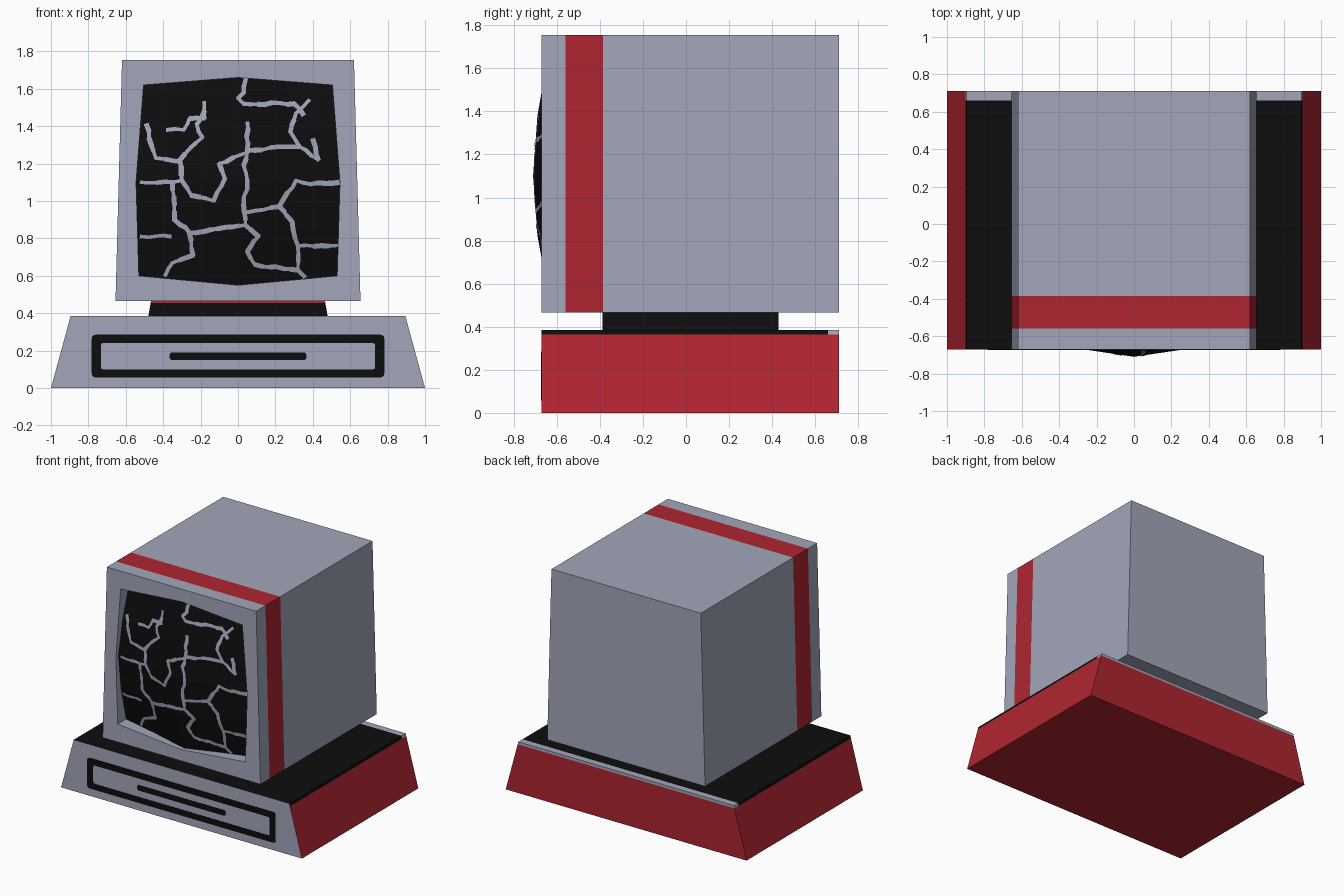
import bpy, bmesh, math, random
from mathutils import Vector
from mathutils.bvhtree import BVHTree

if "Cube" in bpy.data.objects:
    bpy.data.objects.remove(bpy.data.objects["Cube"])

random.seed(4)
GREY, RED, BLACK = 0, 1, 2


def material(name, rgb):
    m = bpy.data.materials.new(name)
    m.diffuse_color = (*rgb, 1)
    m.use_nodes = True
    m.node_tree.nodes["Principled BSDF"].inputs["Base Color"].default_value = m.diffuse_color
    return m


MATS = [material("case grey", (0.36, 0.38, 0.49)),
        material("trim red", (0.43, 0.018, 0.030)),
        material("black", (0.004, 0.004, 0.004))]


def finish(name, bm, rule, closed=True):
    """Colour faces by rule(centre, normal) and make the object."""
    if closed:
        bmesh.ops.recalc_face_normals(bm, faces=bm.faces[:])
    bm.normal_update()
    for f in bm.faces:
        if not closed and f.normal.y > 0:
            f.normal_flip()
        f.material_index = rule(f.calc_center_median(), f.normal)
    me = bpy.data.meshes.new(name)
    bm.to_mesh(me)
    bm.free()
    for m in MATS:
        me.materials.append(m)
    ob = bpy.data.objects.new(name, me)
    bpy.context.collection.objects.link(ob)
    return ob


def loft(name, rings, rule):
    """Bridge (outline, y) rings; cap both ends."""
    bm = bmesh.new()
    loops = [[bm.verts.new((x, y, z)) for x, z in pts] for pts, y in rings]
    n = len(loops[0])
    for a, b in zip(loops, loops[1:]):
        for i in range(n):
            j = (i + 1) % n
            bm.faces.new((a[i], a[j], b[j], b[i]))
    bm.faces.new(loops[0])
    bm.faces.new(loops[-1])
    return finish(name, bm, rule)


def tapered_box(name, w0, w1, y0, y1, z0, z1, cuts, rule):
    """Box narrowing upward, sliced by (point, normal) planes for colour bands."""
    bm = bmesh.new()
    bmesh.ops.create_cube(bm, size=2)
    for v in bm.verts:
        top = v.co.z > 0
        v.co = (v.co.x * (w1 if top else w0), y1 if v.co.y > 0 else y0, z1 if top else z0)
    for co, no in cuts:
        bmesh.ops.bisect_plane(bm, geom=bm.verts[:] + bm.edges[:] + bm.faces[:],
                               plane_co=co, plane_no=no)
    return finish(name, bm, rule)


# Base unit: red body, grey front, black top with grey rear strip
def base_rule(c, n):
    if n.y < -0.9:
        return GREY
    if c.z > 0.365:
        return GREY if c.y > 0.66 else BLACK
    return RED


tapered_box("base_unit", 1.0, 0.895, -0.67, 0.71, 0, 0.385,
            [((0, 0, 0.365), (0, 0, 1)), ((0, 0.66, 0), (0, 1, 0))], base_rule)

# Neck under the monitor, with a fine red line at the front
tapered_box("neck", 0.48, 0.465, -0.388, 0.43, 0.38, 0.466,
            [((0, 0, 0.455), (0, 0, 1))],
            lambda c, n: RED if n.y < -0.9 and c.z > 0.455 else BLACK)

# Monitor case with a red band and a recessed screen opening
case = [(-0.62, 1.755), (0, 1.755), (0.62, 1.755), (0.638, 1.1),
        (0.655, 0.465), (0, 0.465), (-0.655, 0.465), (-0.638, 1.1)]
hole = [(-0.505, 1.62), (0, 1.66), (0.505, 1.62), (0.545, 1.1),
        (0.53, 0.60), (0, 0.55), (-0.53, 0.60), (-0.545, 1.1)]
loft("monitor_case",
     [(case, 0.71), (case, -0.385), (case, -0.56), (case, -0.67), (hole, -0.67), (hole, -0.55)],
     lambda c, n: RED if -0.56 < c.y < -0.385 and abs(n.y) < 0.5 else GREY)


# Bulging screen, a four by four faceted patch
def screen_point(u, v):
    side = 0.545 - (0.04 * v if v > 0 else -0.015 * v)
    height = 0.56 - 0.04 * abs(u) if v > 0 else 0.55 - 0.05 * abs(u)
    return (u * side, -0.71 + 0.07 * abs(u) ** 0.8 + 0.07 * abs(v) ** 1.8, 1.1 + v * height)


bm = bmesh.new()
grid = [[bm.verts.new(screen_point(i / 2 - 1, j / 2 - 1)) for i in range(5)] for j in range(5)]
for j in range(4):
    for i in range(4):
        bm.faces.new((grid[j][i], grid[j][i + 1], grid[j + 1][i + 1], grid[j + 1][i]))
bmesh.ops.triangulate(bm, faces=bm.faces[:])
surface = BVHTree.FromBMesh(bm)
finish("screen", bm, lambda c, n: BLACK, closed=False)

# Cracks: jagged thin strips laid on the screen (paths in hundredths, x and z)
CRACKS = [
    [(4, 166), (3, 158), (0, 155), (3, 152), (30, 152), (35, 146)],
    [(38, 154), (31, 147), (28, 137), (33, 129), (43, 122), (40, 133)],
    [(-38, 138), (-29, 138), (-26, 144), (-18, 144), (-18, 153)],
    [(-18, 148), (-22, 141), (-19, 134), (-31, 122)],
    [(-49, 141), (-44, 123), (-31, 121), (-30, 111), (-35, 110), (-34, 90), (-26, 83)],
    [(-52, 110), (-35, 110)],
    [(5, 142), (5, 127), (3, 119), (5, 111), (3, 98), (4, 87)],
    [(5, 126), (-10, 120), (-7, 112), (-13, 100), (-25, 103), (-30, 111)],
    [(5, 127), (25, 129), (33, 129)],
    [(54, 110), (39, 109), (31, 111), (22, 97), (5, 94)],
    [(-52, 81), (-36, 81)],
    [(-26, 83), (4, 87), (11, 81), (5, 73), (9, 66), (32, 63), (36, 59)],
    [(-39, 60), (-35, 67), (-24, 71), (-26, 83)],
    [(22, 97), (29, 89), (32, 76), (53, 76)],
    [(32, 76), (32, 63)],
]


def on_screen(p):
    hit = surface.ray_cast(Vector((p.x, -2, p.y)), Vector((0, 1, 0)))[0]
    if hit is None:
        hit = surface.find_nearest(Vector((p.x, -0.62, p.y)))[0]
    return hit + Vector((0, -0.004, 0))


bm = bmesh.new()
for path in CRACKS:
    pts = [Vector(p) / 100 for p in path]
    fine = [pts[0]]
    for a, b in zip(pts, pts[1:]):
        steps = max(1, round((b - a).length / 0.04))
        for k in range(1, steps + 1):
            wobble = 0 if k == steps else 0.006
            fine.append(a.lerp(b, k / steps) + Vector((random.uniform(-wobble, wobble),
                                                       random.uniform(-wobble, wobble))))
    for a, b in zip(fine, fine[1:]):
        along = (b - a).normalized() * 0.005
        half = random.uniform(0.009, 0.014)
        side = Vector((-along.y, along.x)).normalized() * half
        corners = (a - along - side, b + along - side, b + along + side, a - along + side)
        bm.faces.new([bm.verts.new(on_screen(c)) for c in corners])
finish("screen_cracks", bm, lambda c, n: GREY, closed=False)


# Drive panel: rounded black frame and slot on the base front
def rounded(hw, z0, z1, r):
    pts = []
    for k, (cx, cz) in enumerate([(hw - r, z1 - r), (r - hw, z1 - r),
                                  (r - hw, z0 + r), (hw - r, z0 + r)]):
        for s in range(4):
            t = math.pi / 2 * (k + s / 3)
            pts.append((cx + r * math.cos(t), cz + r * math.sin(t)))
    return pts


outer, inner = rounded(0.782, 0.057, 0.285, 0.02), rounded(0.733, 0.10, 0.24, 0.012)
slot = rounded(0.365, 0.15, 0.19, 0.012)
loft("drive_frame", [(outer, -0.668), (outer, -0.674), (inner, -0.674), (inner, -0.6705)],
     lambda c, n: GREY if abs(c.x) < 0.1 and 0.15 < c.z < 0.19 and n.y < -0.9 else BLACK)
loft("drive_slot", [(slot, -0.668), (slot, -0.674)], lambda c, n: BLACK)
